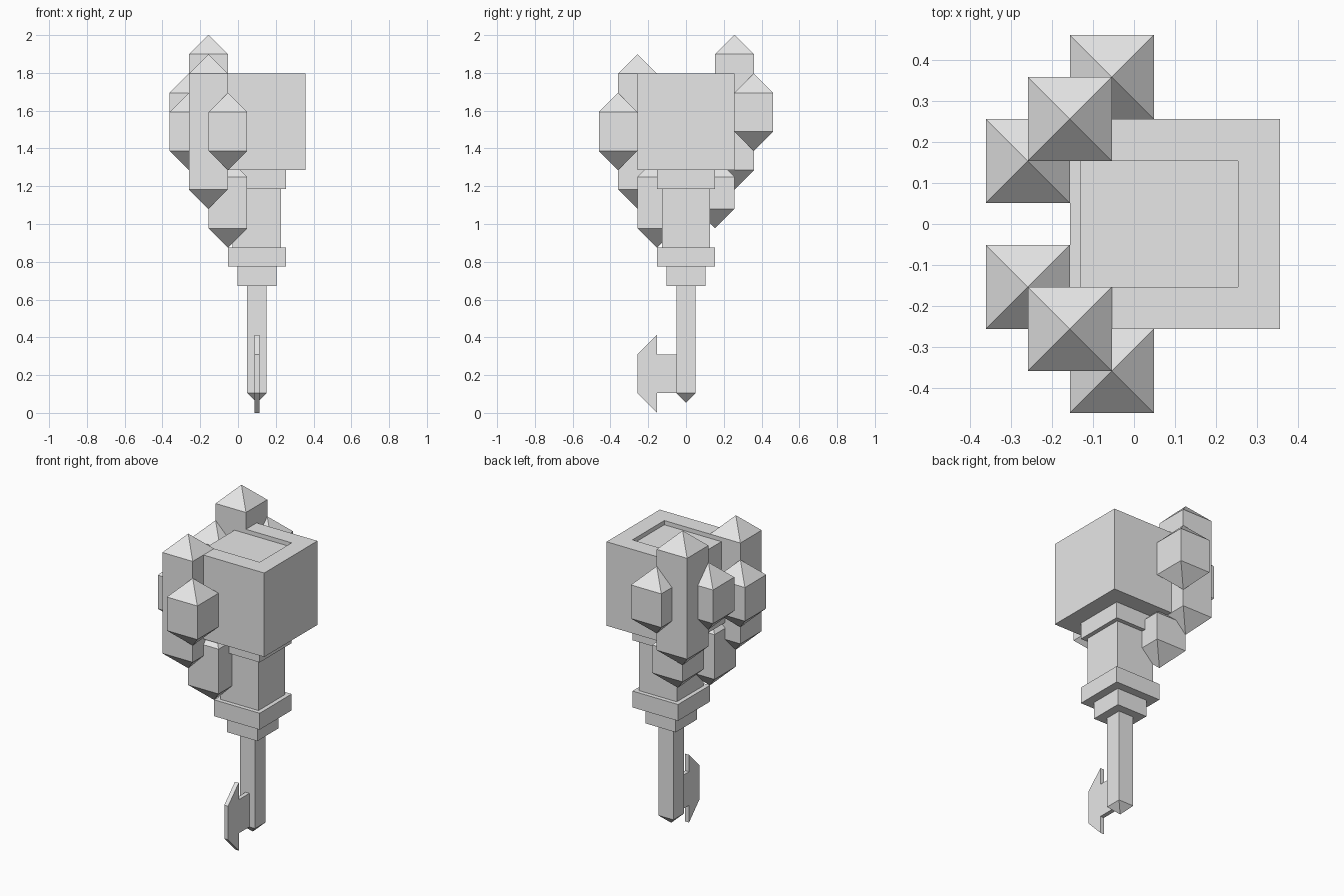
import bpy, bmesh

cube = bpy.data.objects.get("Cube")
if cube:
    bpy.data.objects.remove(cube, do_unlink=True)

mat = bpy.data.materials.new("plain grey")
mat.use_nodes = True
grey = (0.8, 0.8, 0.8, 1)
mat.diffuse_color = grey
mat.node_tree.nodes["Principled BSDF"].inputs["Base Color"].default_value = grey

U = 0.0513      # modelling unit
AXIS = 0.1      # x of the key shaft


def finish(name, bm):
    bmesh.ops.recalc_face_normals(bm, faces=bm.faces)
    mesh = bpy.data.meshes.new(name)
    bm.to_mesh(mesh)
    bm.free()
    mesh.materials.append(mat)
    ob = bpy.data.objects.new(name, mesh)
    bpy.context.collection.objects.link(ob)
    return ob


def column(name, x, y, half, z0, z1, tip_low=0, tip_high=0):
    """Square column with optional pyramid ends."""
    bm = bmesh.new()
    rings = []
    for z in (z0, z1):
        rings.append([bm.verts.new((x + sx * half, y + sy * half, z))
                      for sx, sy in ((-1, -1), (1, -1), (1, 1), (-1, 1))])
    for i in range(4):
        j = (i + 1) % 4
        bm.faces.new((rings[0][i], rings[0][j], rings[1][j], rings[1][i]))
    for ring, z, tip in ((rings[0], z0, -tip_low), (rings[1], z1, tip_high)):
        if tip:
            apex = bm.verts.new((x, y, z + tip))
            for i in range(4):
                bm.faces.new((ring[i], ring[(i + 1) % 4], apex))
        else:
            bm.faces.new(ring)
    return finish(name, bm)


def plate(name, axis, outline, a, b):
    """Outline extruded from a to b along x or y."""
    bm = bmesh.new()
    put = (lambda p: (a, p[0], p[1])) if axis == "x" else (lambda p: (p[0], a, p[1]))
    face = bm.faces.new([bm.verts.new(put(p)) for p in outline])
    out = bmesh.ops.extrude_face_region(bm, geom=[face])
    vec = (b - a, 0, 0) if axis == "x" else (0, b - a, 0)
    bmesh.ops.translate(bm, vec=vec,
                        verts=[v for v in out["geom"] if isinstance(v, bmesh.types.BMVert)])
    return finish(name, bm)


# Head block with a shallow groove wrapping over its top and crystal side
left, right = AXIS - 5 * U, AXIS + 5 * U
low, high = 1.285, 1.797
head = column("head_block", AXIS, 0, 5 * U, low, high)
g = U / 2
groove = [(right - 2 * U, high + U), (right - 2 * U, high - g), (left + g, high - g),
          (left + g, low + 2 * U), (left - U, low + 2 * U), (left - U, high + U)]
cutter = plate("groove_cutter", "y", groove, -3 * U, 3 * U)
cutter.hide_render = True
cutter.hide_viewport = True
cut = head.modifiers.new("groove", "BOOLEAN")
cut.object = cutter
cut.operation = "DIFFERENCE"
cut.solver = "EXACT"

# Neck, collars and shaft
column("upper_collar", AXIS, 0, 3 * U, 1.185, low)
column("neck", AXIS, 0, 2.5 * U, 0.875, 1.185)
column("lower_collar", AXIS, 0, 3 * U, 0.775, 0.875)
column("shaft_collar", AXIS, 0, 2 * U, 0.672, 0.775)
column("shaft", AXIS, 0, U, 0.105, 0.672, tip_low=U)

# Key bit
bit = [(-U, 0.105), (-3 * U, 0.105), (-3 * U, 0), (-5 * U, 0.105),
       (-5 * U, 0.31), (-3 * U, 0.413), (-3 * U, 0.31), (-U, 0.31)]
plate("key_bit", "x", bit, AXIS - U / 4, AXIS + U / 4)

# Crystals: the back row repeats the front row two units higher
for side, name, lift in ((-1, "front", 0), (1, "back", 2 * U)):
    for part, ux, uy, z0, z1 in (("outer", 3, 7, 1.387, 1.592),
                                 ("tall", 5, 5, 1.182, 1.797),
                                 ("inner", 7, 3, 1.387, 1.592),
                                 ("low", 3, 3, 0.977, 1.25)):
        column(f"{name}_{part}_crystal", AXIS - ux * U, side * uy * U, 2 * U,
               z0 + lift, z1 + (0 if part == "low" else lift), 2 * U, 2 * U)
